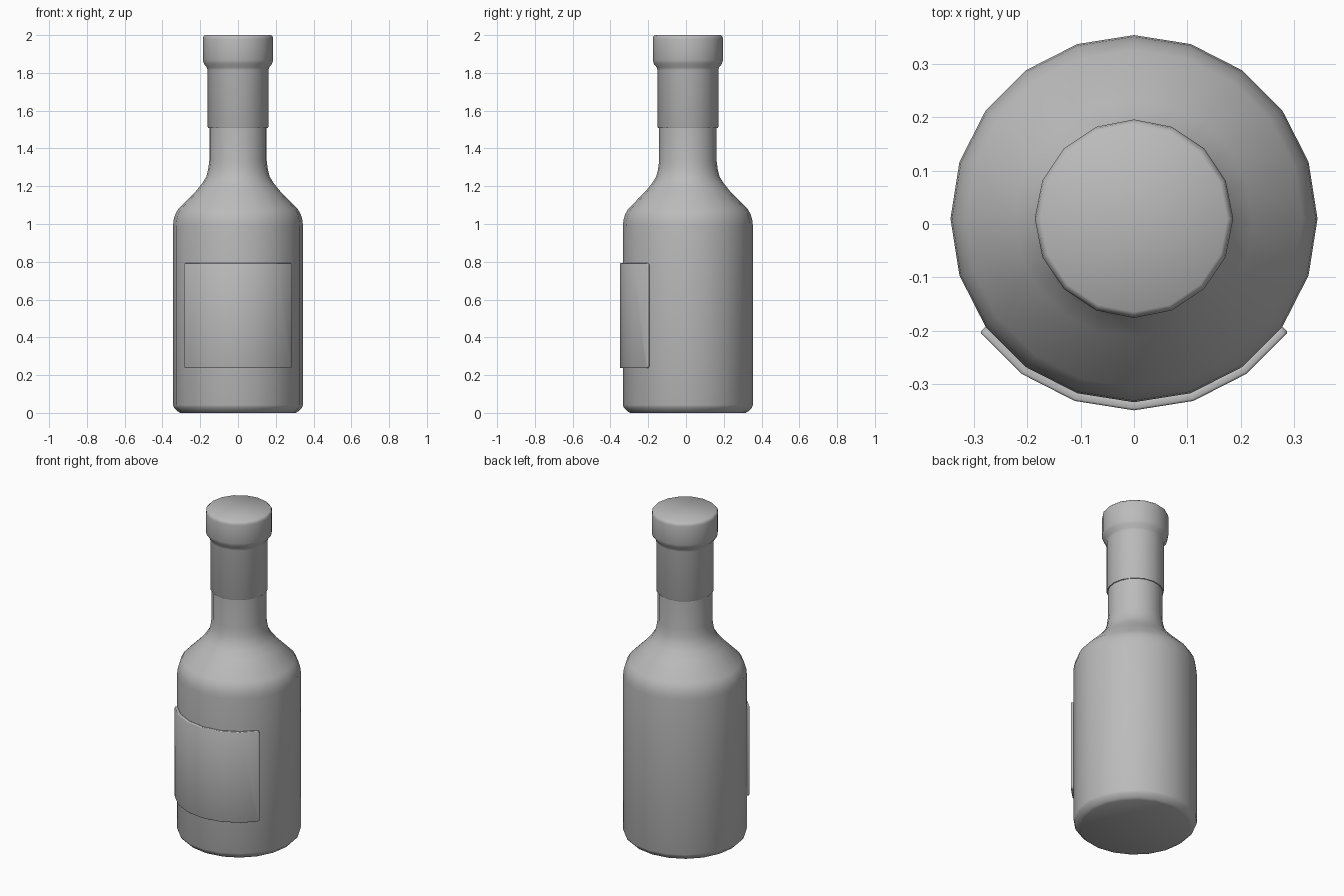
import bpy, bmesh
from math import cos, sin, radians, tau

CENTRE_Y = 0.01

cube = bpy.data.objects.get("Cube")
if cube:
    bpy.data.objects.remove(cube, do_unlink=True)

# One plain grey for the whole model
grey = bpy.data.materials.new("plain_grey")
grey.use_nodes = True
colour = (0.5, 0.5, 0.5, 1)
grey.diffuse_color = colour
grey.node_tree.nodes["Principled BSDF"].inputs["Base Color"].default_value = colour


def add_object(name, bm):
    mesh = bpy.data.meshes.new(name)
    bm.to_mesh(mesh)
    bm.free()
    obj = bpy.data.objects.new(name, mesh)
    bpy.context.collection.objects.link(obj)
    mesh.materials.append(grey)
    return obj


def smooth(obj, angle):
    bpy.ops.object.select_all(action="DESELECT")
    obj.select_set(True)
    bpy.context.view_layer.objects.active = obj
    bpy.ops.object.shade_smooth_by_angle(angle=radians(angle))


def lathe(name, profile, sides):
    """Closed turned shape from (radius, height) pairs, bottom to top."""
    bm = bmesh.new()
    rings = [[bm.verts.new((r * cos(tau * i / sides), CENTRE_Y + r * sin(tau * i / sides), z))
              for i in range(sides)] for r, z in profile]
    for low, high in zip(rings, rings[1:]):
        for i in range(sides):
            j = (i + 1) % sides
            bm.faces.new((low[i], low[j], high[j], high[i]))
    bm.faces.new(rings[0][::-1])
    bm.faces.new(rings[-1])
    obj = add_object(name, bm)
    smooth(obj, 42)
    return obj


# Bottle body with shoulder and neck
lathe("bottle_body", [
    (0.305, 0), (0.318, 0.007), (0.339, 0.028), (0.344, 0.042), (0.344, 0.99),
    (0.341, 1.02), (0.333, 1.05), (0.316, 1.08), (0.222, 1.175), (0.19, 1.215),
    (0.168, 1.25), (0.158, 1.29), (0.152, 1.335), (0.152, 1.55)], 20)

# Neck wrap and stopper
lathe("neck_wrap_and_cap", [
    (0.152, 1.509), (0.158, 1.509), (0.161, 1.515), (0.161, 1.815), (0.165, 1.829),
    (0.18, 1.848), (0.186, 1.868), (0.186, 1.98), (0.183, 1.993), (0.175, 2.0)], 16)

# Curved front label with rounded corners
bm = bmesh.new()
columns = []
for step in range(7):
    a = radians(216 + 18 * step)
    columns.append([bm.verts.new((0.343 * cos(a), CENTRE_Y + 0.343 * sin(a), z))
                    for z in (0.237, 0.793)])
for a, b in zip(columns, columns[1:]):
    bm.faces.new((a[0], b[0], b[1], a[1]))
bmesh.ops.bevel(bm, geom=columns[0] + columns[-1], offset=0.014, segments=3,
                profile=0.5, affect="VERTICES")
label = add_object("front_label", bm)
solid = label.modifiers.new("Thickness", "SOLIDIFY")
solid.thickness = 0.016
solid.offset = 1
solid.use_even_offset = True
edge = label.modifiers.new("Soft edge", "BEVEL")
edge.width = 0.004
edge.segments = 2
edge.limit_method = "ANGLE"
edge.angle_limit = radians(50)
smooth(label, 40)
